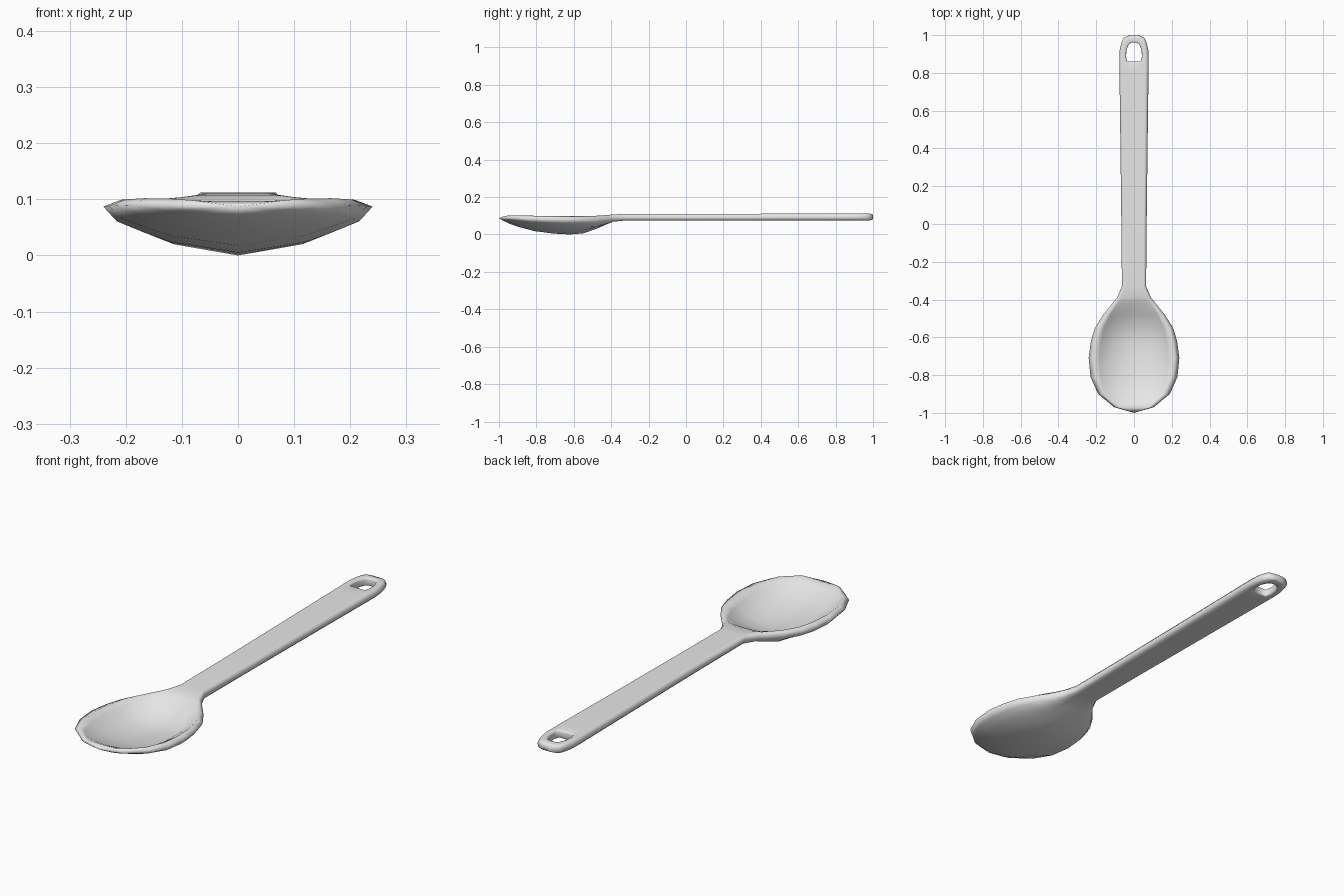
import bpy
import bmesh

cube = bpy.data.objects.get("Cube")
if cube:
    bpy.data.objects.remove(cube, do_unlink=True)

# Single grey material
grey = bpy.data.materials.new("plain grey")
grey.use_nodes = True
grey.diffuse_color = (0.8, 0.8, 0.8, 1)
grey.node_tree.nodes["Principled BSDF"].inputs["Base Color"].default_value = (0.8, 0.8, 0.8, 1)

# Stations along the spoon: y, half width, rim top, inner floor, underside
STATIONS = [
    (-.97, .105, .099, .096, .070),
    (-.945, .135, .101, .085, .058),
    (-.90, .190, .102, .062, .042),
    (-.81, .230, .100, .040, .018),
    (-.71, .240, .099, .026, .005),
    (-.62, .228, .098, .022, .000),
    (-.55, .207, .098, .030, .006),
    (-.48, .163, .100, .060, .030),
    (-.42, .114, .104, .096, .056),
    (-.39, .090, .107, .107, .068),
    (-.33, .064, .110, .110, .074),
    (0, .067, .110, .110, .075),
    (.5, .073, .111, .111, .075),
    (.80, .077, .112, .112, .075),
]
# Stations across the hanging hole: y, half width, half width of the hole
HOLE = [(.86, .078, .036), (.885, .078, .042), (.92, .076, .040),
        (.95, .069, .028), (.96, .066, .016)]
TIP = [(.985, .056, .111, .111, .076), (1.0, .024, .106, .106, .080)]


def mix(a, b, k):
    return a + (b - a) * k


def section(y, w, top, floor, low, hole=None):
    """Closed cross-section, blending from a dished bowl to a flat handle."""
    k = min(1, max(0, (y + .55) / .16))
    inner = hole or .5 * w
    side = top - .012
    lip, wall = top - floor, side - low
    half = [
        (0, floor),
        (inner, floor + .2 * lip),
        (.76 * w, floor + .75 * lip),
        (.87 * w, top),
        (w, side),
        (mix(.9, .99, k) * w, low + mix(.68, .4, k) * wall),
        (mix(.7, .87, k) * w, low + mix(.44, 0, k) * wall),
        (inner, low + mix(.23, 0, k) * wall),
        (0, low),
    ]
    ring = half + [(-x, z) for x, z in half[-2:0:-1]]
    return [(x, y, z) for x, z in ring]


sections = [section(*s) for s in STATIONS]
first = len(sections)
sections += [section(y, w, .112, .112, .075, h) for y, w, h in HOLE]
last = len(sections) - 1
sections += [section(*s) for s in TIP]

# Loft the skin, leaving the hole open
bm = bmesh.new()
rings = [[bm.verts.new(p) for p in s] for s in sections]
n = len(rings[0])
for i in range(len(rings) - 1):
    a, b = rings[i], rings[i + 1]
    in_hole = first <= i < last
    for j in range(n):
        if in_hole and j in (0, n // 2 - 1, n // 2, n - 1):
            continue
        j2 = (j + 1) % n
        bm.faces.new((a[j], a[j2], b[j2], b[j]))

# Bowl point and handle end
point = bm.verts.new((0, -1, .087))
for j in range(n):
    bm.faces.new((point, rings[0][(j + 1) % n], rings[0][j]))
bm.faces.new(rings[-1])

# Walls of the hanging hole
walls = []
for top, low in ((1, 7), (15, 9)):
    for i in range(first, last):
        a, b = rings[i], rings[i + 1]
        walls.append(bm.faces.new((a[top], b[top], b[low], a[low])))
    for end in (rings[first], rings[last]):
        walls.append(bm.faces.new((end[0], end[top], end[low], end[8])))
bmesh.ops.recalc_face_normals(bm, faces=bm.faces)

# Round the lips of the hole
inside = set(walls)
lips = [e for e in bm.edges if len([f for f in e.link_faces if f in inside]) == 1]
bmesh.ops.bevel(bm, geom=lips, offset=.007, segments=2, profile=.5,
                affect='EDGES', clamp_overlap=True)
bmesh.ops.recalc_face_normals(bm, faces=bm.faces)
for f in bm.faces:
    f.smooth = True

mesh = bpy.data.meshes.new("spoon")
bm.to_mesh(mesh)
bm.free()
mesh.materials.append(grey)
spoon = bpy.data.objects.new("spoon", mesh)
bpy.context.collection.objects.link(spoon)
